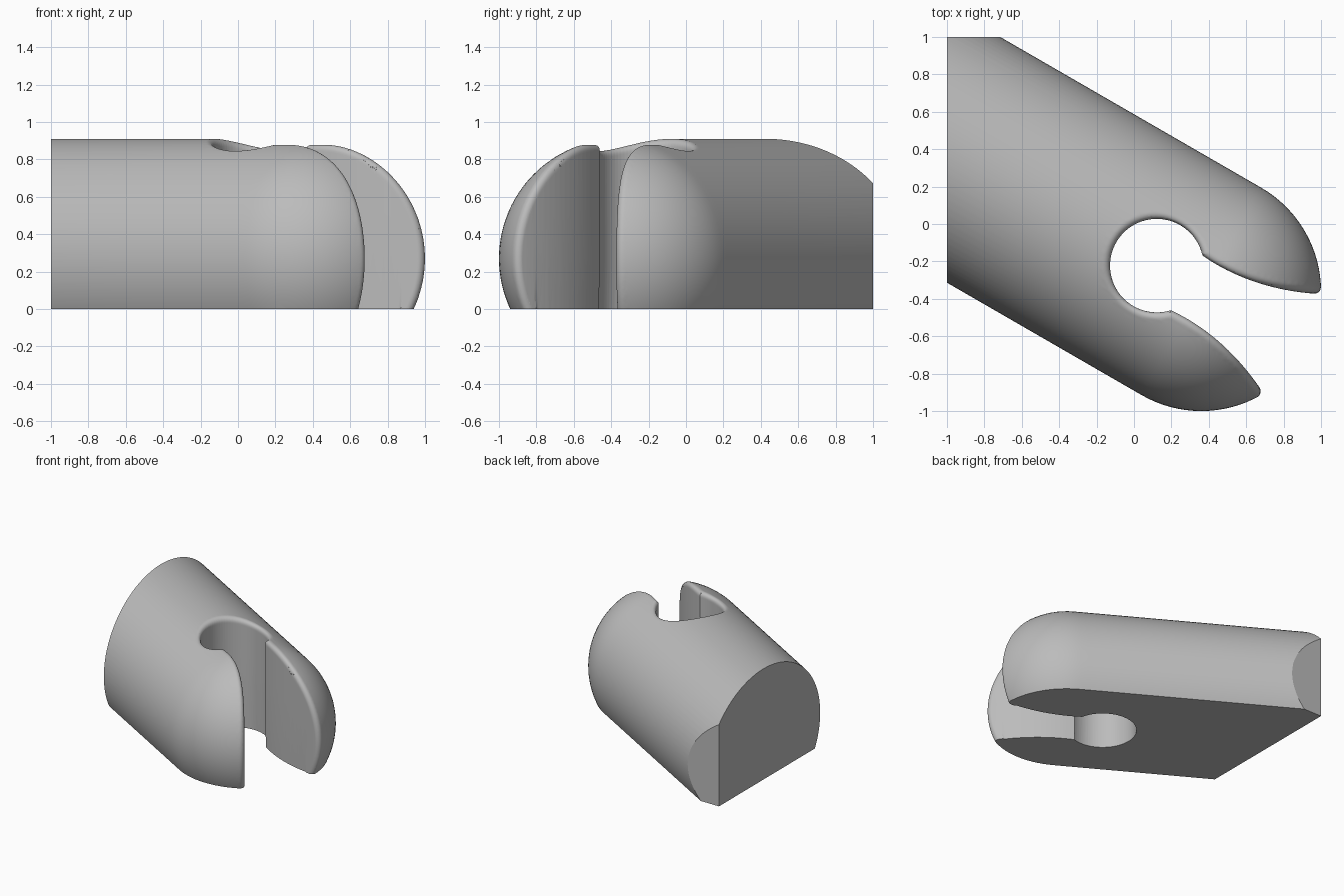
import bpy, bmesh, math
from mathutils import Matrix, Vector

cube = bpy.data.objects.get("Cube")
if cube:
    bpy.data.objects.remove(cube, do_unlink=True)

RADIUS = 0.64          # rounded bar
HOLE_U, HOLE_R = -0.275, 0.25
MOUTH_U = -0.09        # where the slot meets the hole
FILLET = 0.04


def slot_half_width(u):
    return 0.165 + 0.45 * u * u


def make_object(name, bm):
    bmesh.ops.recalc_face_normals(bm, faces=bm.faces)
    mesh = bpy.data.meshes.new(name)
    bm.to_mesh(mesh)
    bm.free()
    obj = bpy.data.objects.new(name, mesh)
    bpy.context.scene.collection.objects.link(obj)
    return obj


def round_ended_bar():
    """Revolved profile along the local x axis with a domed end."""
    bm = bmesh.new()
    profile = [(-2.3, 0), (-2.3, RADIUS)]
    profile += [(-0.7 + 0.05 * i, RADIUS) for i in range(14)]
    for i in range(25):
        t = math.radians(90 - 90 * i / 24)
        profile.append((RADIUS * math.cos(t), RADIUS * math.sin(t)))
    verts = [bm.verts.new((u, 0, z)) for u, z in profile]
    edges = [bm.edges.new(pair) for pair in zip(verts, verts[1:])]
    bmesh.ops.spin(bm, geom=verts + edges, cent=(0, 0, 0), axis=(1, 0, 0),
                   angle=2 * math.pi, steps=96)
    bmesh.ops.remove_doubles(bm, verts=bm.verts, dist=1e-4)
    return make_object("slotted_round_bar", bm)


def keyhole_cutter():
    """Prism with the outline of the hole and its flaring slot."""
    n = 24
    side = [MOUTH_U + (0.8 - MOUTH_U) * i / n for i in range(n, -1, -1)]
    upper = [(u, slot_half_width(u)) for u in side]
    start = math.atan2(slot_half_width(MOUTH_U), MOUTH_U - HOLE_U)
    arc = []
    for i in range(1, 60):
        t = start + (2 * math.pi - 2 * start) * i / 60
        arc.append((HOLE_U + HOLE_R * math.cos(t), HOLE_R * math.sin(t)))
    outline = upper + arc + [(u, -v) for u, v in reversed(upper)]
    bm = bmesh.new()
    face = bm.faces.new([bm.verts.new((u, v, -1)) for u, v in outline])
    top = bmesh.ops.extrude_face_region(bm, geom=[face])["geom"]
    bmesh.ops.translate(bm, vec=(0, 0, 2),
                        verts=[g for g in top if isinstance(g, bmesh.types.BMVert)])
    return make_object("keyhole_cutter", bm)


def wall_distance(p):
    """Distance from the keyhole wall and the direction away from it."""
    side = 1 if p.y >= 0 else -1
    offset = Vector((p.x - HOLE_U, p.y, 0))
    best = (offset.length - HOLE_R, offset.normalized())
    if p.x > HOLE_U:
        slope = 0.9 * p.x
        normal = Vector((-slope, 1, 0))
        gap = (abs(p.y) - slot_half_width(p.x)) / normal.length
        if gap < best[0]:
            normal.normalize()
            best = (gap, Vector((normal.x, normal.y * side, 0)))
    return best


def skin_depth(p):
    """Depth below the bar's outer skin and the inward direction."""
    out = Vector((max(p.x, 0), p.y, p.z))
    return RADIUS - out.length, -out.normalized()


def near_rim(p):
    limit = FILLET * 1.3
    return p.z > -0.4 and wall_distance(p)[0] < limit and skin_depth(p)[0] < limit


def round_the_rim(bm):
    bmesh.ops.triangulate(bm, faces=bm.faces)
    # refine the strip along the rim
    for _ in range(8):
        close = {v for v in bm.verts if near_rim(v.co)}
        long_edges = [e for e in bm.edges
                      if (e.verts[0] in close or e.verts[1] in close)
                      and e.calc_length() > 0.016]
        if not long_edges or len(bm.faces) > 90000:
            break
        bmesh.ops.subdivide_edges(bm, edges=long_edges, cuts=1)
        bmesh.ops.triangulate(bm, faces=[f for f in bm.faces if len(f.verts) > 3])
    # pull the strip onto a quarter-round
    for v in bm.verts:
        a, wall_dir = wall_distance(v.co)
        b, skin_dir = skin_depth(v.co)
        if a >= FILLET or b >= FILLET:
            continue
        a, b = max(a, 0), max(b, 0)
        da, db = a - FILLET, b - FILLET
        scale = FILLET / math.hypot(da, db)
        if scale >= 1:
            continue
        move_a, move_b = da * scale - da, db * scale - db
        c = wall_dir.dot(skin_dir)
        k = max(1 - c * c, 0.3)
        v.co += (wall_dir * (move_a - c * move_b) + skin_dir * (move_b - c * move_a)) / k


# bar with the keyhole cut out
bar = round_ended_bar()
cutter = keyhole_cutter()
cutter.hide_render = True
mod = bar.modifiers.new("keyhole", 'BOOLEAN')
mod.operation = 'DIFFERENCE'
mod.solver = 'EXACT'
mod.object = cutter
bpy.context.view_layer.objects.active = bar
bar.select_set(True)
bpy.ops.object.modifier_apply(modifier=mod.name)
bpy.data.objects.remove(cutter, do_unlink=True)

# soft rim, then turn into place and trim flat at the base and the two back planes
bm = bmesh.new()
bm.from_mesh(bar.data)
round_the_rim(bm)
bm.transform(Matrix.Translation((0.36, -0.36, 0.27)) @ Matrix.Rotation(math.radians(-30), 4, 'Z'))
for point, normal in (((0, 0, 0), (0, 0, -1)), ((-1, 0, 0), (-1, 0, 0)), ((0, 1, 0), (0, 1, 0))):
    bmesh.ops.bisect_plane(bm, geom=bm.verts[:] + bm.edges[:] + bm.faces[:], dist=1e-6,
                           plane_co=point, plane_no=normal, clear_outer=True)
    rim = [e for e in bm.edges if e.is_boundary]
    bmesh.ops.holes_fill(bm, edges=rim, sides=0)
bmesh.ops.recalc_face_normals(bm, faces=bm.faces)
bm.to_mesh(bar.data)
bm.free()

# single grey material
grey = bpy.data.materials.new("plain_grey")
grey.use_nodes = True
colour = (0.5, 0.5, 0.5, 1)
grey.diffuse_color = colour
grey.node_tree.nodes["Principled BSDF"].inputs["Base Color"].default_value = colour
bar.data.materials.clear()
bar.data.materials.append(grey)
bpy.ops.object.shade_smooth_by_angle(angle=math.radians(30))
